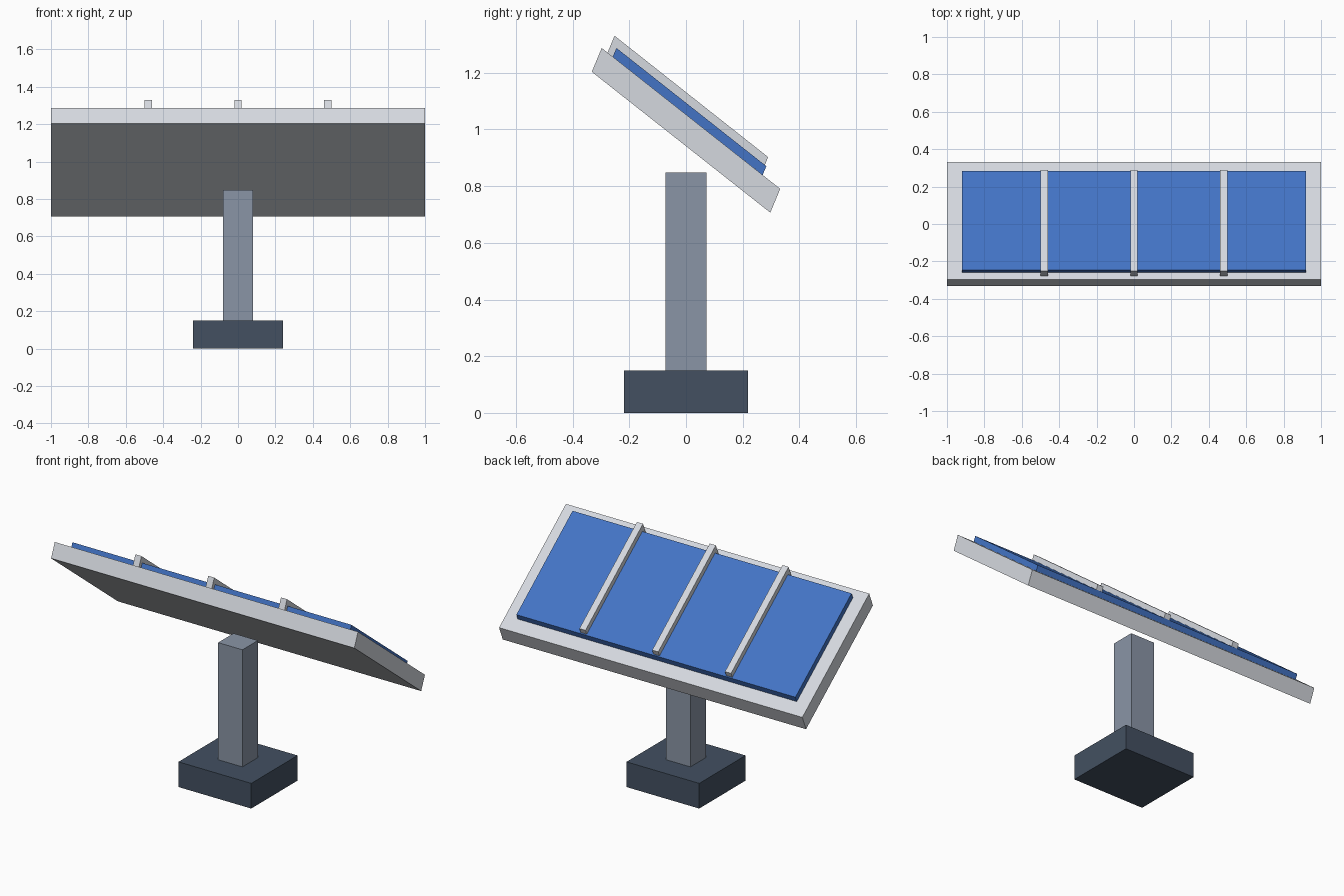
import bpy
from mathutils import Vector

default_cube = bpy.data.objects.get("Cube")
if default_cube:
    bpy.data.objects.remove(default_cube, do_unlink=True)


def make_material(name, hex_code):
    """Flat material from an sRGB hex colour, stored as linear values."""
    srgb = [int(hex_code[i:i + 2], 16) / 255 for i in (0, 2, 4)]
    linear = [c / 12.92 if c < 0.04 else ((c + 0.055) / 1.055) ** 2.4 for c in srgb]
    mat = bpy.data.materials.new(name)
    mat.use_nodes = True
    mat.diffuse_color = (*linear, 1)
    shader = next(n for n in mat.node_tree.nodes if n.type == 'BSDF_PRINCIPLED')
    shader.inputs["Base Color"].default_value = (*linear, 1)
    return mat


def slab(name, mat, foot, width, along, up):
    """Six-sided block: foot is the middle of its underside, along and up its side vectors."""
    foot, along, up = Vector(foot), Vector(along), Vector(up)
    across = Vector((width, 0, 0))
    verts = [foot + across * sx + along * sy + up * sz
             for sz in (0, 1) for sy in (-0.5, 0.5) for sx in (-0.5, 0.5)]
    faces = [(0, 2, 3, 1), (4, 5, 7, 6), (0, 1, 5, 4),
             (2, 6, 7, 3), (0, 4, 6, 2), (1, 3, 7, 5)]
    mesh = bpy.data.meshes.new(name)
    mesh.from_pydata(verts, [], faces)
    mesh.materials.append(mat)
    obj = bpy.data.objects.new(name, mesh)
    bpy.context.collection.objects.link(obj)
    return obj


dark_slate = make_material("dark slate", "435061")
steel = make_material("steel grey", "8A95A6")
pale = make_material("pale aluminium", "D5D9DF")
blue = make_material("cell blue", "4374C5")

# Stand
slab("base", dark_slate, (0, 0, 0), 0.48, (0, 0.436, 0), (0, 0, 0.15))
slab("post", steel, (0, 0, 0.15), 0.16, (0, 0.145, 0), (0, 0, 0.698))

# Tilted panel: frame, raised cell sheet, and three divider bars
rise = Vector((0, 0.035, 0.084))
slab("panel_frame", pale, (0, -0.0175, 0.955), 2.0, (0, 0.63, -0.497), rise)
slab("solar_cells", blue, (0, 0.006, 1.048), 1.84, (0, 0.529, -0.417), rise * 0.37)
for side, x in (("right", -0.48), ("middle", 0), ("left", 0.48)):
    slab(f"divider_bar_{side}", pale, (x, -0.006, 1.057), 0.04,
         (0, 0.542, -0.428), rise * 0.71)
